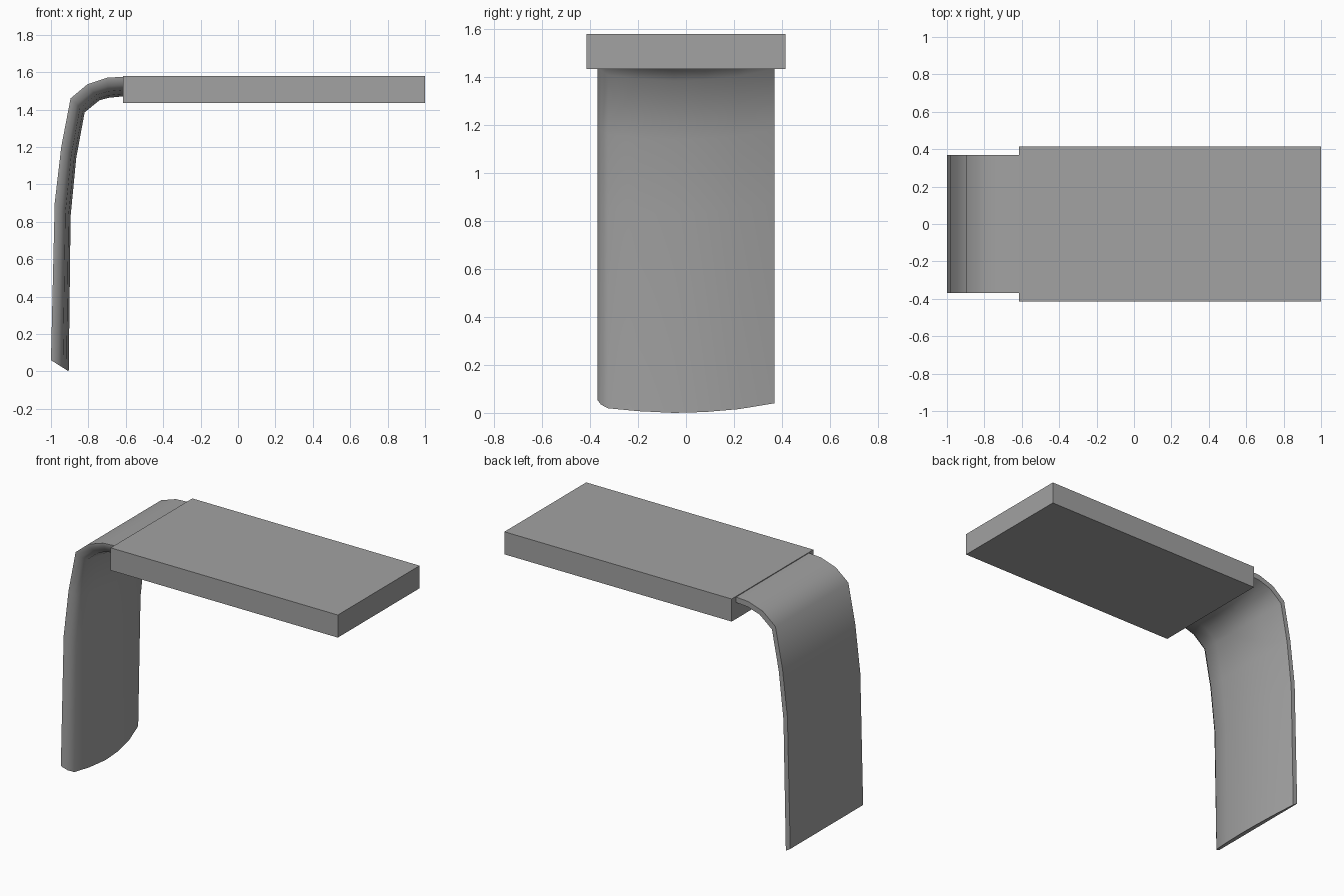
import bpy
import bmesh
import math
from mathutils import Vector

cube = bpy.data.objects.get("Cube")
if cube:
    bpy.data.objects.remove(cube, do_unlink=True)

# Single grey material
grey = bpy.data.materials.new("plain grey")
grey.use_nodes = True
color = (0.36, 0.36, 0.36, 1)
grey.diffuse_color = color
grey.node_tree.nodes["Principled BSDF"].inputs["Base Color"].default_value = color


def finish(bm, name):
    bmesh.ops.recalc_face_normals(bm, faces=bm.faces[:])
    mesh = bpy.data.meshes.new(name)
    bm.to_mesh(mesh)
    bm.free()
    mesh.materials.append(grey)
    obj = bpy.data.objects.new(name, mesh)
    bpy.context.collection.objects.link(obj)
    return obj


# Flat rectangular slab
low, high = Vector((-0.615, -0.415, 1.435)), Vector((1, 0.415, 1.58))
bm = bmesh.new()
bmesh.ops.create_cube(bm, size=1)
for v in bm.verts:
    v.co = (low + high) / 2 + v.co * (high - low)
finish(bm, "top_slab")

# Bent support: flat outer skin, bulging inner skin, as (x, z) side profiles
outer = [(-1, 0.06), (-0.98, 0.9), (-0.945, 1.2), (-0.895, 1.46),
         (-0.805, 1.535), (-0.7, 1.57), (-0.6, 1.576)]
inner = [(-0.905, 0), (-0.895, 0.83), (-0.865, 1.14), (-0.82, 1.385),
         (-0.74, 1.45), (-0.69, 1.463), (-0.6, 1.472)]
# Width position and share of full thickness across the inner skin
section = [(-0.37, 0), (-0.37, 0.08), (-0.355, 0.42), (-0.325, 0.68),
           (-0.2, 0.88), (-0.05, 1), (0.08, 0.94), (0.22, 0.74),
           (0.37, 0.33), (0.37, 0)]

bm = bmesh.new()
rings = []
for (ox, oz), (ix, iz) in zip(outer, inner):
    rings.append([bm.verts.new((ox + (ix - ox) * t, y, oz + (iz - oz) * t))
                  for y, t in section])
count = len(section)
for a, b in zip(rings, rings[1:]):
    for i in range(count):
        j = (i + 1) % count
        bm.faces.new((a[i], a[j], b[j], b[i]))
bm.faces.new(rings[0])
bm.faces.new(rings[-1])
support = finish(bm, "curved_support")

# Smooth the bend, keeping the side and end edges crisp
bpy.ops.object.select_all(action='DESELECT')
support.select_set(True)
bpy.context.view_layer.objects.active = support
bpy.ops.object.shade_smooth_by_angle(angle=math.radians(45))
